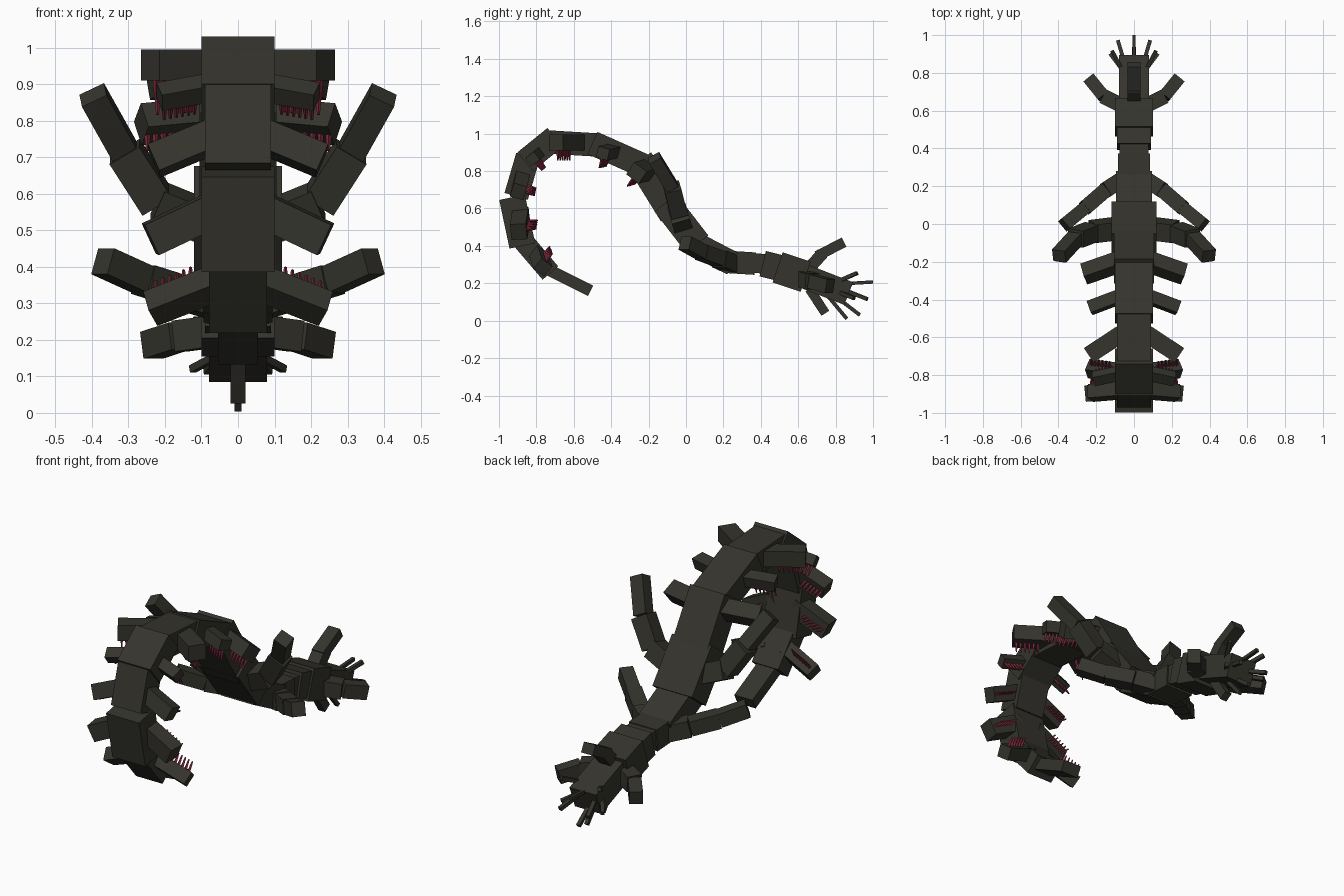
import bpy, bmesh, math
from mathutils import Vector, Matrix


def material(name, rgb):
    m = bpy.data.materials.new(name)
    m.diffuse_color = (*rgb, 1)
    return m


HIDE = material("dark olive", (0.035, 0.034, 0.026))
RED = material("dark red", (0.19, 0.02, 0.042))
X = Vector((1, 0, 0))


def frame(p, q, side):
    """Axes with z along p->q and x close to side."""
    d = (q - p).normalized()
    s = (side - d * side.dot(d)).normalized()
    n = d.cross(s)
    return Matrix((s, n, d)).transposed().to_4x4()


def finish(name, bm, mat):
    bmesh.ops.recalc_face_normals(bm, faces=bm.faces)
    me = bpy.data.meshes.new(name)
    bm.to_mesh(me)
    bm.free()
    me.materials.append(mat)
    ob = bpy.data.objects.new(name, me)
    bpy.context.collection.objects.link(ob)
    return ob


def add_beam(bm, p, q, width, thick, side=X):
    p, q = Vector(p), Vector(q)
    m = Matrix.Translation((p + q) / 2) @ frame(p, q, Vector(side))
    m = m @ Matrix.Diagonal((width, thick, (q - p).length, 1))
    bmesh.ops.create_cube(bm, size=1, matrix=m)


def beam(name, *args, **kw):
    bm = bmesh.new()
    add_beam(bm, *args, **kw)
    return finish(name, bm, HIDE)


def mirrored(p, s):
    return Vector((p[0] * s, p[1], p[2]))


def limb(name, pts, sizes, side):
    """Jointed limb on both sides of the body."""
    for s, label in ((1, "right"), (-1, "left")):
        bm = bmesh.new()
        for a, b, (w, t) in zip(pts, pts[1:], sizes):
            add_beam(bm, mirrored(a, s), mirrored(b, s), w, t, side=side)
        finish(f"{name}_{label}", bm, HIDE)


# Body segments along the curl: start (y, z), end (y, z), width, thickness
body = [
    ((-0.76, 0.285), (-0.51, 0.16), 0.11, 0.062),
    ((-0.87, 0.425), (-0.725, 0.255), 0.16, 0.11),
    ((-0.93, 0.66), (-0.875, 0.40), 0.20, 0.14),
    ((-0.845, 0.88), (-0.908, 0.665), 0.18, 0.13),
    ((-0.70, 0.98), (-0.86, 0.85), 0.20, 0.13),
    ((-0.73, 0.955), (-0.48, 0.94), 0.18, 0.125),
    ((-0.50, 0.95), (-0.23, 0.83), 0.20, 0.13),
    ((-0.25, 0.86), (-0.07, 0.57), 0.21, 0.15),
    ((-0.11, 0.63), (0.06, 0.41), 0.24, 0.15),
    ((0.02, 0.425), (0.25, 0.305), 0.19, 0.13),
    ((0.21, 0.315), (0.37, 0.305), 0.17, 0.12),
    ((0.35, 0.31), (0.46, 0.30), 0.155, 0.105),
    ((0.41, 0.305), (0.55, 0.27), 0.18, 0.14),
    ((0.49, 0.285), (0.64, 0.235), 0.20, 0.17),
    ((0.60, 0.25), (0.87, 0.145), 0.16, 0.13),
]
for i, (a, b, w, t) in enumerate(body):
    beam(f"body_segment_{i + 1}", (0, *a), (0, *b), w, t)

# Short spiked limbs: root, tip, direction the spikes point, limb size
spiked = [
    ((0.05, -0.79, 0.36), (0.24, -0.765, 0.285), (0, 0.6, 0.8), 0.07),
    ((0.05, -0.88, 0.565), (0.24, -0.895, 0.475), (0, 1, 0.1), 0.085),
    ((0.05, -0.88, 0.765), (0.23, -0.895, 0.69), (0, 1, -0.3), 0.075),
    ((0.05, -0.785, 0.895), (0.215, -0.82, 0.865), (0, 0.6, -0.8), 0.055),
    ((0.05, -0.57, 0.952), (0.24, -0.695, 0.952), (0, 0, -1), 0.085),
    ((0.05, -0.375, 0.91), (0.235, -0.445, 0.895), (0, -0.3, -1), 0.062),
    ((0.05, -0.19, 0.81), (0.265, -0.265, 0.79), (0, -0.6, -0.8), 0.08),
]
for i, (a, b, n, size) in enumerate(spiked):
    limb(f"short_limb_{i + 1}", (a, b), ((size, size * 1.08),), n)
    n = Vector(n).normalized()
    for s, label in ((1, "right"), (-1, "left")):
        bm = bmesh.new()
        p, q = mirrored(a, s), mirrored(b, s)
        for k in range(6):
            base = p.lerp(q, 0.42 + 0.1 * k) + n * size * 0.45
            m = Matrix.Translation(base + n * 0.028) @ frame(p, p + n, X)
            bmesh.ops.create_cone(bm, cap_ends=True, segments=4, radius1=0.009,
                                  radius2=0.004, depth=0.056, matrix=m)
        finish(f"spikes_{i + 1}_{label}", bm, RED)

# Long jointed arms
limb("tall_arm",
     [(0.06, -0.02, 0.51), (0.22, -0.04, 0.575), (0.31, -0.075, 0.715),
      (0.397, -0.17, 0.87)],
     [(0.10, 0.10), (0.09, 0.095), (0.07, 0.075)], (0, 1, 0.3))
limb("lower_arm",
     [(0.05, 0.245, 0.30), (0.15, 0.18, 0.33), (0.26, 0.085, 0.365),
      (0.37, -0.005, 0.415)],
     [(0.09, 0.085), (0.08, 0.08), (0.075, 0.07)], (0, 0, 1))

# Limbs around the head
limb("head_arm",
     [(0.05, 0.62, 0.225), (0.16, 0.675, 0.21), (0.237, 0.77, 0.185)],
     [(0.085, 0.08), (0.075, 0.068)], (0, 0, 1))
beam("upper_head_arm_base", (0, 0.64, 0.26), (0, 0.73, 0.36), 0.07, 0.065)
beam("upper_head_arm_tip", (0, 0.70, 0.345), (0, 0.845, 0.42), 0.07, 0.055)
beam("lower_head_arm", (0, 0.66, 0.17), (0, 0.745, 0.04), 0.04, 0.05)

# Thin feelers fanned around the head end
beam("feeler_centre", (0, 0.80, 0.195), (0, 1.0, 0.207), 0.018, 0.018)
beam("feeler_bottom", (0, 0.76, 0.13), (0, 0.86, 0.01), 0.02, 0.02)
beam("feeler_lower_front", (0, 0.80, 0.13), (0, 0.93, 0.03), 0.02, 0.02)
feelers = [
    ((0.04, 0.82, 0.175), (0.085, 0.97, 0.115)),
    ((0.05, 0.79, 0.20), (0.115, 0.915, 0.255)),
    ((0.05, 0.80, 0.16), (0.125, 0.90, 0.12)),
]
for i, (a, b) in enumerate(feelers):
    limb(f"feeler_{i + 1}", (a, b), ((0.02, 0.02),), (0, 0, 1))
